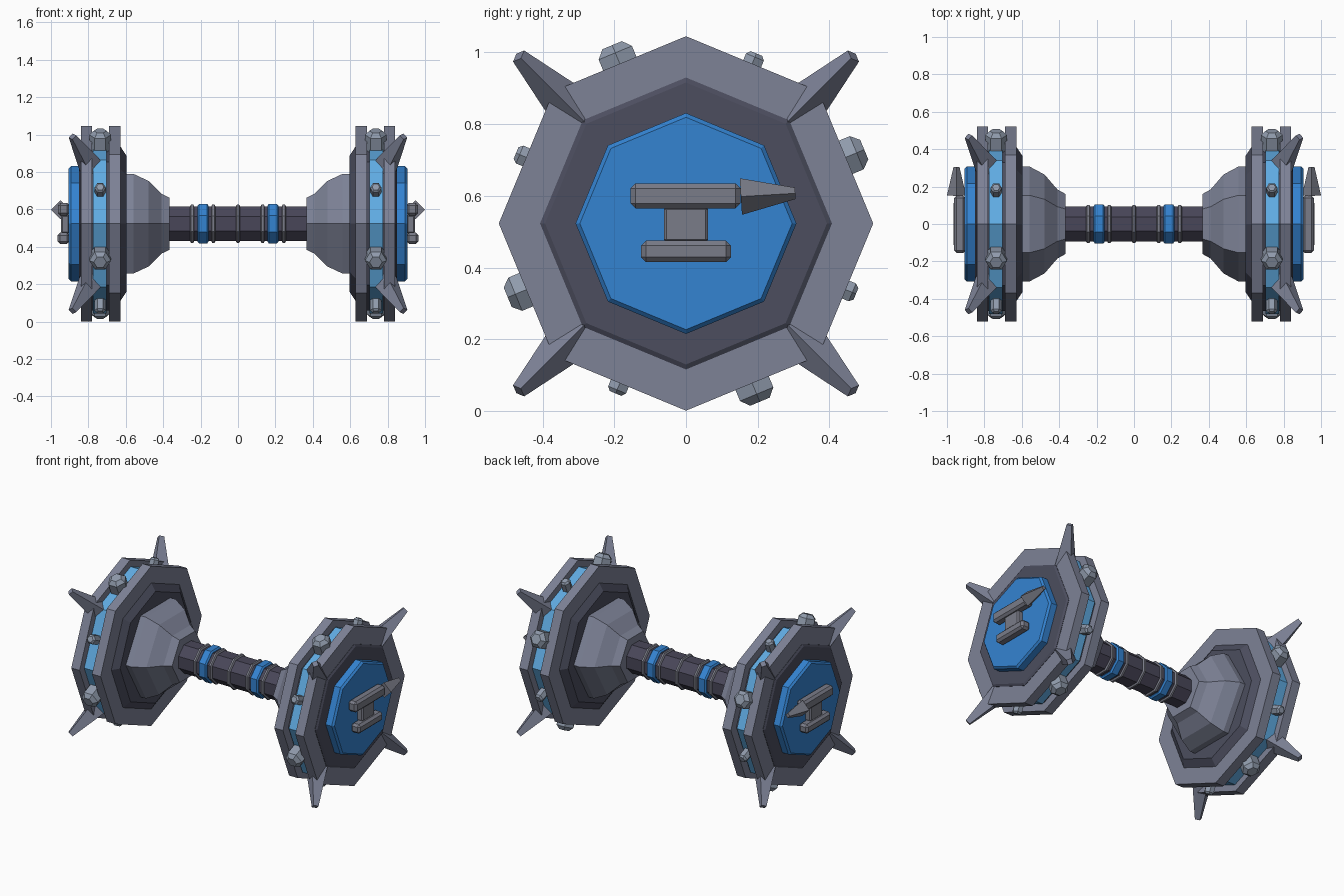
import bpy, bmesh, math
from mathutils import Vector, Matrix

cube = bpy.data.objects.get("Cube")
if cube:
    bpy.data.objects.remove(cube, do_unlink=True)

MID = 0.523  # height of the handle axis


def material(name, rgb):
    lin = [(c / 255) ** 2.2 for c in rgb] + [1.0]
    m = bpy.data.materials.new(name)
    m.use_nodes = True
    m.diffuse_color = lin
    m.node_tree.nodes["Principled BSDF"].inputs["Base Color"].default_value = lin
    return m


STEEL = material("steel grey", (124, 129, 149))
DARK = material("dark iron", (77, 79, 95))
BLUE = material("blue enamel", (55, 130, 208))
GLOW = material("light blue core", (96, 170, 226))
BOLT = material("pale bolt steel", (142, 153, 170))
EMBLEM = material("emblem grey", (121, 123, 135))
GRIP = material("dark grip", (74, 72, 89))


def finish(bm, name, mat, mirror=True):
    bmesh.ops.recalc_face_normals(bm, faces=bm.faces)
    mesh = bpy.data.meshes.new(name)
    bm.to_mesh(mesh)
    bm.free()
    mesh.materials.append(mat)
    ob = bpy.data.objects.new(name, mesh)
    bpy.context.collection.objects.link(ob)
    if mirror:
        ob.modifiers.new("mirror", 'MIRROR').use_axis[0] = True
    return ob


def sweep(bm, origin, axis, u, sections, sides, phase=0.0):
    """Stack of polygons (distance, radius) along an axis, capped at both ends."""
    origin, axis, u = Vector(origin), Vector(axis).normalized(), Vector(u).normalized()
    v = axis.cross(u)
    rings = []
    for dist, rad in sections:
        ring = []
        for i in range(sides):
            a = phase + math.tau * i / sides
            ring.append(bm.verts.new(origin + axis * dist + (u * math.cos(a) + v * math.sin(a)) * rad))
        rings.append(ring)
    for a, b in zip(rings, rings[1:]):
        for i in range(sides):
            j = (i + 1) % sides
            bm.faces.new((a[i], a[j], b[j], b[i]))
    bm.faces.new(rings[0])
    bm.faces.new(rings[-1])


def lathe(name, sections, sides, mat, phase=0.0, mirror=True):
    bm = bmesh.new()
    sweep(bm, (0, 0, MID), (1, 0, 0), (0, 1, 0), sections, sides, phase)
    return finish(bm, name, mat, mirror)


def box(name, lo, hi, mat, bevel):
    bm = bmesh.new()
    lo, hi = Vector(lo), Vector(hi)
    size = Matrix.Diagonal((*(hi - lo), 1))
    bmesh.ops.create_cube(bm, size=1, matrix=Matrix.Translation((lo + hi) / 2) @ size)
    bmesh.ops.bevel(bm, geom=bm.edges[:], offset=bevel, segments=1, affect='EDGES')
    return finish(bm, name, mat)


def radial(deg):
    a = math.radians(deg)
    return Vector((0, math.cos(a), math.sin(a))), Vector((0, -math.sin(a), math.cos(a)))


# Octagonal heads, from the handle outwards
lathe("bell", [(0.365, 0.16), (0.41, 0.185), (0.478, 0.264), (0.558, 0.307), (0.61, 0.307)], 6, STEEL)
lathe("inner_collar", [(0.597, 0.365), (0.63, 0.415)], 8, DARK)
lathe("inner_plate", [(0.628, 0.522), (0.69, 0.522)], 8, STEEL)
lathe("core_collar", [(0.685, 0.465), (0.785, 0.465)], 8, DARK)
lathe("core", [(0.704, 0.48), (0.776, 0.48)], 8, GLOW)
lathe("outer_plate", [(0.78, 0.522), (0.84, 0.522)], 8, STEEL)
lathe("outer_collar", [(0.835, 0.407), (0.842, 0.407), (0.85, 0.393)], 8, DARK)
lathe("end_cap", [(0.845, 0.308), (0.893, 0.308), (0.905, 0.296)], 8, BLUE)

# Four flared spikes on each head
bm = bmesh.new()
for k in range(4):
    out, side = radial(45 + 90 * k)
    base = out * 0.39 + Vector((0.765, 0, MID))
    tip = out * 0.66 + Vector((0.885, 0, MID))
    sweep(bm, base, tip - base, side, [(0, 0.078), ((tip - base).length, 0.022)], 4)
finish(bm, "spikes", STEEL)

# Large and small hexagonal bolts alternate around the rim
for name, start, sections in (
        ("large_bolts", 22.5, [(0.43, 0.058), (0.515, 0.058), (0.538, 0.034)]),
        ("small_bolts", 67.5, [(0.43, 0.031), (0.502, 0.031), (0.513, 0.02)])):
    bm = bmesh.new()
    for k in range(4):
        out, side = radial(start + 90 * k)
        sweep(bm, (0.737, 0, MID), out, (1, 0, 0), sections, 6)
    finish(bm, name, BOLT)

# Raised emblem on each end cap
box("emblem_upper_bar", (0.9, -0.155, 0.565), (0.963, 0.152, 0.635), EMBLEM, 0.014)
box("emblem_lower_bar", (0.9, -0.125, 0.415), (0.965, 0.125, 0.475), EMBLEM, 0.014)
box("emblem_stem", (0.9, -0.062, 0.47), (0.945, 0.062, 0.57), EMBLEM, 0.008)
bm = bmesh.new()
sweep(bm, (0.949, 0.153, 0.598), (0, 1, 0.06), (1, 0, 0), [(0, 0.051), (0.152, 0.016)], 4)
finish(bm, "emblem_point", EMBLEM)

# Handle with raised rings and blue bands
FLAT = math.pi / 8
lathe("handle", [(-0.38, 0.1), (0.38, 0.1)], 8, GRIP, FLAT, False)
for x in (-0.245, -0.132, 0, 0.132, 0.245):
    lathe("handle_ring", [(x - 0.011, 0.102), (x - 0.006, 0.111), (x + 0.006, 0.111), (x + 0.011, 0.102)],
          8, EMBLEM, FLAT, False)
lathe("blue_band", [(0.157, 0.104), (0.165, 0.114), (0.208, 0.114), (0.216, 0.104)], 8, BLUE, FLAT)
